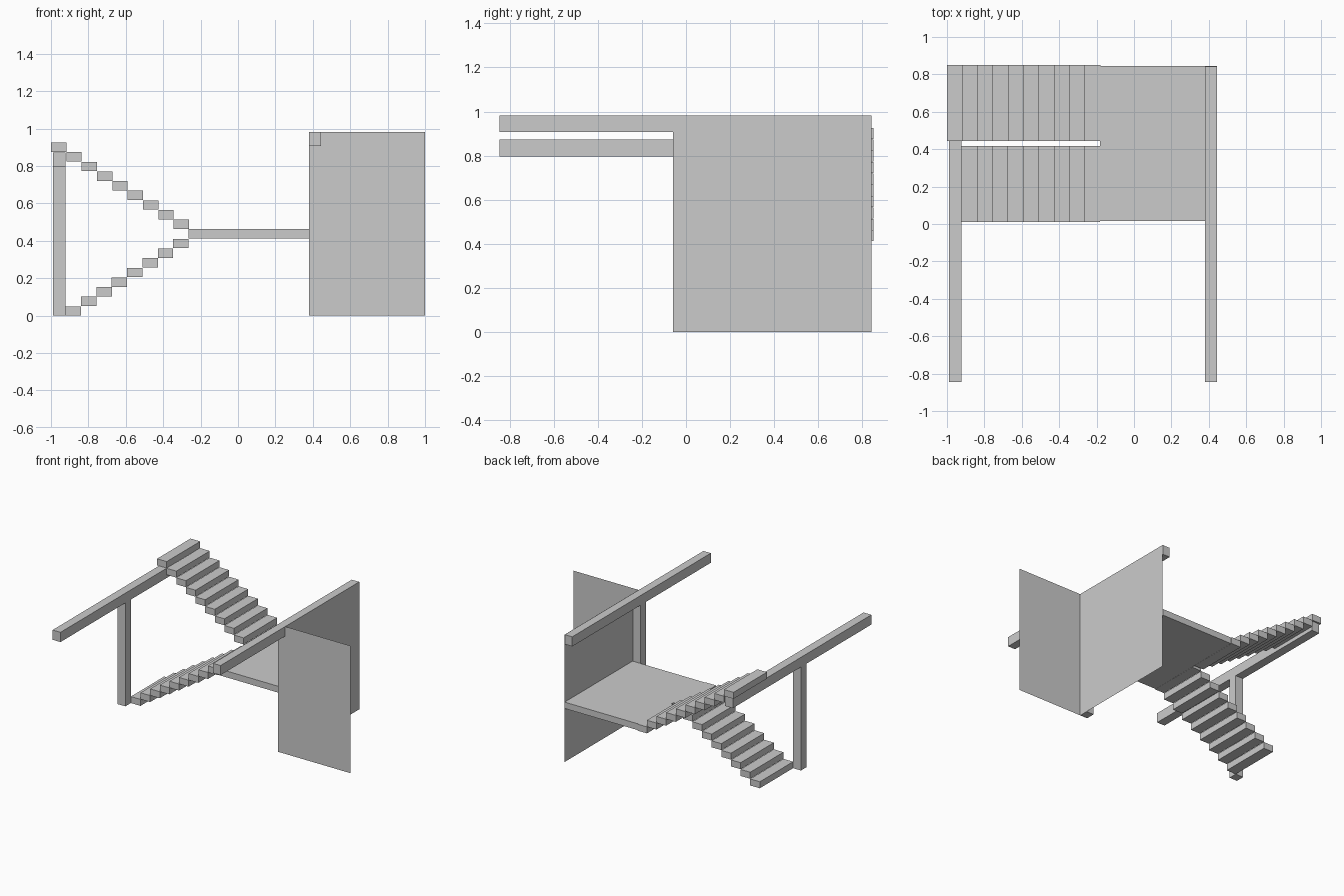
import bpy

if "Cube" in bpy.data.objects:
    bpy.data.objects.remove(bpy.data.objects["Cube"])


def make_mesh(name, verts, faces):
    mesh = bpy.data.meshes.new(name)
    mesh.from_pydata(verts, [], faces)
    obj = bpy.data.objects.new(name, mesh)
    bpy.context.collection.objects.link(obj)
    return obj


def box(name, x, y, z):
    """Box from (min, max) ranges."""
    verts = [(a, b, c) for a in x for b in y for c in z]
    faces = [(0, 1, 3, 2), (4, 6, 7, 5), (0, 4, 5, 1),
             (2, 3, 7, 6), (0, 2, 6, 4), (1, 5, 7, 3)]
    return make_mesh(name, verts, faces)


TREAD, RISE, THICK = 0.082, 0.0515, 0.05

# Lower flight: climbs towards +x up to the landing
for i in range(9):
    x = -0.921 + i * TREAD
    z = i * RISE
    box(f"lower_step_{i + 1}", (x, x + TREAD), (0.012, 0.417), (z, z + THICK))

# Upper flight: climbs back towards -x from the landing
for i in range(10):
    x = -0.18 - i * TREAD
    z = 0.412 + i * RISE
    box(f"upper_step_{i + 1}", (x - TREAD, x), (0.443, 0.85), (z, z + THICK))

# Landing between the flights
box("landing", (-0.183, 0.443), (0.017, 0.844), (0.413, 0.462))

# Beams with one post under each: (side, x range, underside, top)
for side, x, low, top in (("left", (-0.988, -0.921), 0.797, 0.872),
                          ("right", (0.38, 0.443), 0.907, 0.981)):
    box(f"{side}_beam", x, (-0.845, 0.842), (low, top))
    box(f"{side}_post", x, (-0.055, 0.012), (0.0, low))

# Thin wall sheets: side wall and front wall
make_mesh("side_wall",
          [(0.444, -0.058, 0), (0.444, 0.842, 0),
           (0.444, 0.842, 0.981), (0.444, -0.058, 0.981)], [(0, 1, 2, 3)])
make_mesh("front_wall",
          [(0.38, -0.058, 0), (1.0, -0.058, 0),
           (1.0, -0.058, 0.981), (0.38, -0.058, 0.981)], [(0, 1, 2, 3)])
